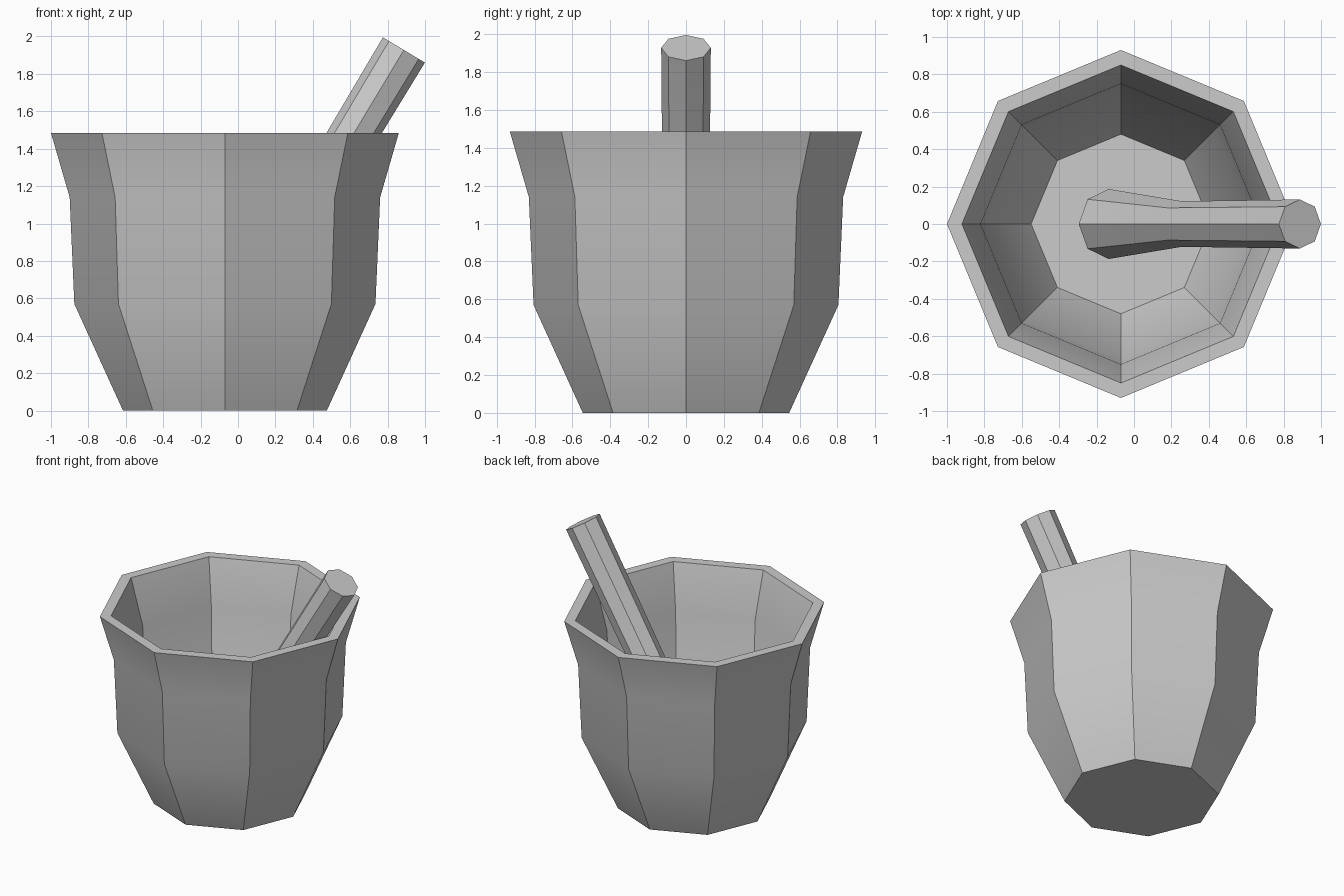
import bpy, bmesh
from math import sin, cos, pi
from mathutils import Vector

if "Cube" in bpy.data.objects:
    bpy.data.objects.remove(bpy.data.objects["Cube"])


def octagon_lathe(name, profile):
    """Sweep (radius, height) points around z as 8 sides, capping both ends."""
    bm = bmesh.new()
    rings = [[bm.verts.new((r * cos(i * pi / 4), r * sin(i * pi / 4), z))
              for i in range(8)] for r, z in profile]
    for a, b in zip(rings, rings[1:]):
        for i in range(8):
            j = (i + 1) % 8
            bm.faces.new((a[i], a[j], b[j], b[i]))
    bm.faces.new(rings[0][::-1])
    bm.faces.new(rings[-1])
    bmesh.ops.recalc_face_normals(bm, faces=bm.faces)
    mesh = bpy.data.meshes.new(name)
    bm.to_mesh(mesh)
    bm.free()
    obj = bpy.data.objects.new(name, mesh)
    bpy.context.collection.objects.link(obj)
    bpy.ops.object.select_all(action='DESELECT')
    obj.select_set(True)
    bpy.context.view_layer.objects.active = obj
    bpy.ops.object.shade_smooth_by_angle(angle=pi / 6)
    return obj


# Mortar bowl: outer wall, flat rim, inner wall, floor
bowl = octagon_lathe("mortar_bowl", [
    (0.545, 0), (0.805, 0.57), (0.83, 1.14), (0.93, 1.485),
    (0.85, 1.485), (0.75, 1.14), (0.725, 0.59), (0.48, 0.11)])
bowl.location.x = -0.07

# Pestle: wide grinding end, slim neck, slightly thicker handle, leaning right
foot, tip = Vector((-0.135, 0, 0.225)), Vector((0.887, 0, 1.928))
axis = tip - foot
length = axis.length
pestle = octagon_lathe("pestle", [
    (0.187, 0), (0.122, length * 0.38), (0.131, length)])
pestle.location = foot
pestle.rotation_euler.y = Vector((0, 0, 1)).angle(axis)
